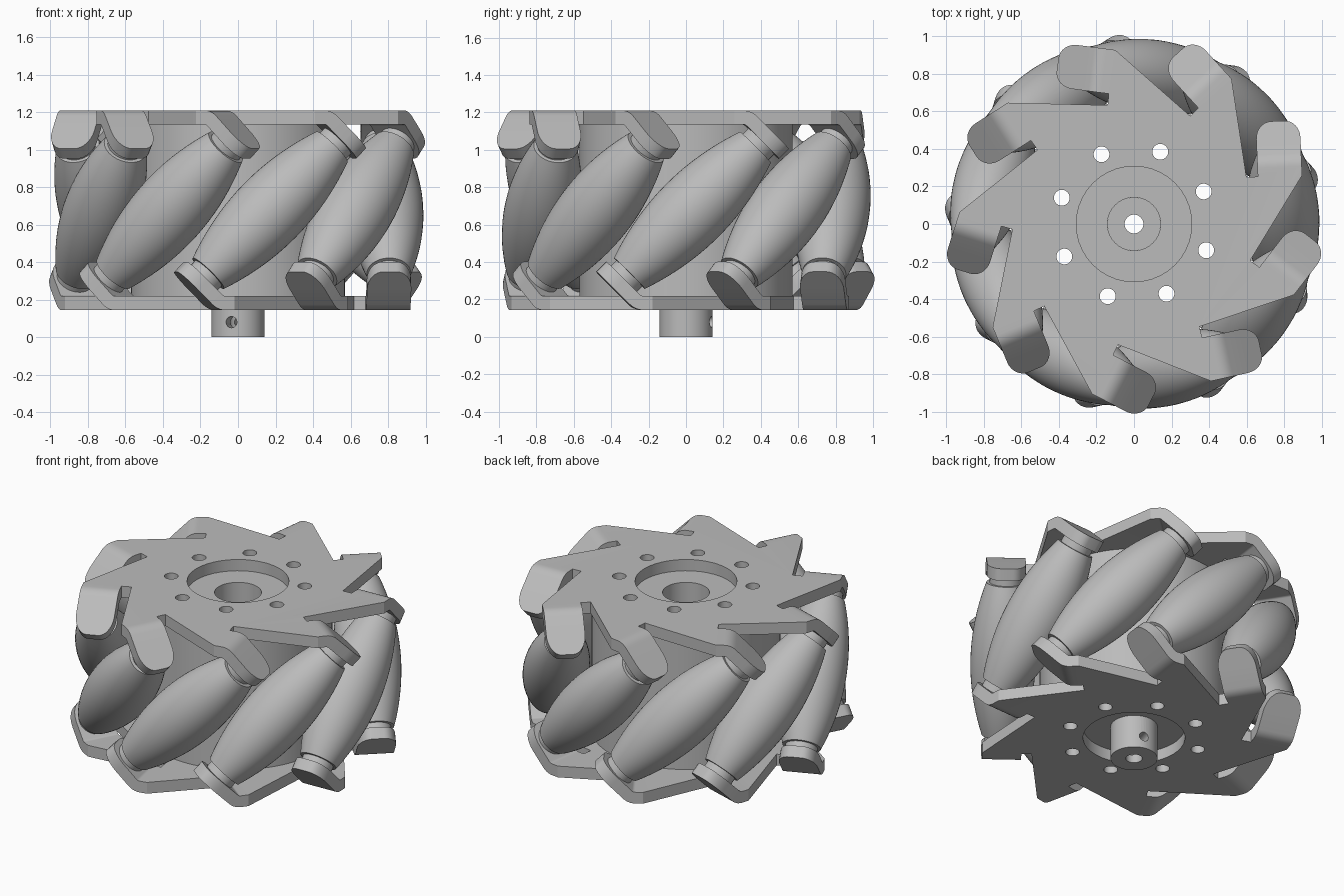
import bpy, bmesh, math
from mathutils import Matrix, Vector

COUNT = 9              # rollers round the wheel
STEP = math.tau / COUNT
MID = 0.677            # height of the wheel's middle plane
AXIS_R = 0.79          # distance of roller axes from the wheel axis
TOP, UNDER = 0.533, 0.458   # plate faces, measured from the middle plane

cube = bpy.data.objects.get("Cube")
if cube:
    bpy.data.objects.remove(cube)

metal = bpy.data.materials.new("grey metal")
metal.use_nodes = True
metal.diffuse_color = (0.5, 0.5, 0.5, 1)
metal.node_tree.nodes["Principled BSDF"].inputs["Base Color"].default_value = (0.5, 0.5, 0.5, 1)


def turn(angle, axis="Z"):
    return Matrix.Rotation(angle, 4, axis)


BASE = Matrix.Translation((0, 0, MID)) @ turn(math.radians(2.5))


def finish(bm, name, matrix=Matrix()):
    """Turn a bmesh into an object."""
    bmesh.ops.recalc_face_normals(bm, faces=bm.faces)
    bm.transform(matrix)
    mesh = bpy.data.meshes.new(name)
    bm.to_mesh(mesh)
    bm.free()
    mesh.materials.append(metal)
    obj = bpy.data.objects.new(name, mesh)
    bpy.context.collection.objects.link(obj)
    return obj


def smooth(obj):
    obj.data.shade_smooth()
    obj.data.set_sharp_from_angle(angle=math.radians(30))


def lathe(name, profile, matrix=Matrix(), segs=48):
    """Closed solid from (radius, height) points turned about z."""
    bm = bmesh.new()
    rings = [[bm.verts.new((r * math.cos(math.tau * i / segs),
                            r * math.sin(math.tau * i / segs), z)) for i in range(segs)]
             for r, z in profile]
    for a, b in zip(rings, rings[1:]):
        for i in range(segs):
            j = (i + 1) % segs
            bm.faces.new((a[i], a[j], b[j], b[i]))
    bm.faces.new(rings[0])
    bm.faces.new(rings[-1])
    return finish(bm, name, matrix)


def rod(name, radius, z0, z1, matrix=Matrix(), segs=48):
    return lathe(name, [(radius, z0), (radius, z1)], matrix, segs)


def drill(obj, radius, z0, z1, matrix=Matrix()):
    """Cut a round hole through an object."""
    cutter = rod("cutter", radius, z0, z1, matrix, 40)
    cutter.hide_render = True
    mod = obj.modifiers.new("hole", "BOOLEAN")
    mod.operation, mod.solver, mod.object = "DIFFERENCE", "EXACT", cutter
    bpy.context.view_layer.objects.active = obj
    bpy.ops.object.modifier_apply(modifier=mod.name)
    bpy.data.objects.remove(cutter)


def drill_bolt_holes(obj):
    for k in range(8):
        a = math.radians(25 + 45 * k)
        spot = Matrix.Translation((0.41 * math.cos(a), 0.41 * math.sin(a), 0))
        drill(obj, 0.042, -0.1, 1.5, spot)


# One arm of the side plate: (radial, tangential); the tab grows from edge 3-4
TAB_U, TAB_W, BEND_T, BEND_R = 0.789, 0.118, 0.269, 0.1
ARM = [(0.61, -0.222), (0.885, 0.187), (TAB_U + TAB_W, 0.22),
       (TAB_U + TAB_W, BEND_T), (TAB_U - TAB_W, BEND_T), (TAB_U - TAB_W, 0.224)]


def tab_stations():
    """Outer point, inner point and half width along the bent tab."""
    thick = TOP - UNDER
    out = []
    for i in range(6):
        a = math.radians(45) * i / 5
        d = Vector((0, math.sin(a), math.cos(a)))
        c = Vector((0, BEND_T, TOP - BEND_R))
        out.append((c + d * BEND_R, c + d * (BEND_R - thick), TAB_W))
    outer, inner, _ = out[-1]
    slope = Vector((0, 1, -1)).normalized()
    for i in range(9):
        a = math.pi / 2 * i / 8
        move = slope * (0.118 + 0.13 * math.sin(a))
        out.append((outer + move, inner + move, TAB_W * (0.3 + 0.7 * math.cos(a))))
    return out


def side_plate(name, matrix):
    bm = bmesh.new()
    top, low = [], []
    for k in range(COUNT):
        for u, t in ARM:
            p = turn(STEP * k) @ Vector((u, t, 0))
            top.append(bm.verts.new((p.x, p.y, TOP)))
            low.append(bm.verts.new((p.x, p.y, UNDER)))
    bm.faces.new(top)
    bm.faces.new(low)
    for i in range(len(top)):
        if i % len(ARM) != 3:
            j = (i + 1) % len(top)
            bm.faces.new((top[i], top[j], low[j], low[i]))
    # bent tabs that hold the roller ends
    for k in range(COUNT):
        loops = []
        for outer, inner, w in tab_stations():
            corners = [(outer, w), (outer, -w), (inner, -w), (inner, w)]
            loops.append([bm.verts.new(turn(STEP * k) @ (p + Vector((TAB_U + s, 0, 0))))
                          for p, s in corners])
        for a, b in zip(loops, loops[1:]):
            for i in range(4):
                j = (i + 1) % 4
                bm.faces.new((a[i], a[j], b[j], b[i]))
        bm.faces.new(loops[-1])
    bmesh.ops.remove_doubles(bm, verts=bm.verts, dist=0.0005)
    plate = finish(bm, name, matrix)
    drill(plate, 0.308, -0.1, 1.5)
    drill_bolt_holes(plate)
    smooth(plate)


side_plate("top_plate", BASE)
side_plate("bottom_plate", BASE @ turn(math.pi, "X"))

# Barrel rollers with their axles, tilted at 45 degrees
HALF = 0.477
barrel = [(0.199 - 0.36 * s * s, s) for s in (HALF * (i / 10 - 1) for i in range(21))]
for k in range(COUNT):
    place = BASE @ turn(STEP * k) @ Matrix.Translation((AXIS_R, 0, 0)) @ turn(-math.pi / 4, "X")
    smooth(lathe(f"roller_{k + 1}", barrel, place))
    smooth(rod(f"axle_{k + 1}", 0.098, -0.525, 0.525, place, 32))

# Central drum between the plates
drum = rod("drum", 0.57, MID - UNDER, MID + UNDER, segs=96)
drill(drum, 0.142, 0.1, 1.5)
drill_bolt_holes(drum)
smooth(drum)

# Shaft hub with bore and cross hole for the set screw
hub = rod("shaft_hub", 0.142, 0, 0.4)
drill(hub, 0.05, -0.1, 0.6)
cross = Matrix.Translation((0, 0, 0.08)) @ turn(math.radians(75.5)) @ turn(math.pi / 2, "Y")
drill(hub, 0.03, -0.3, 0.3, cross)
smooth(hub)
